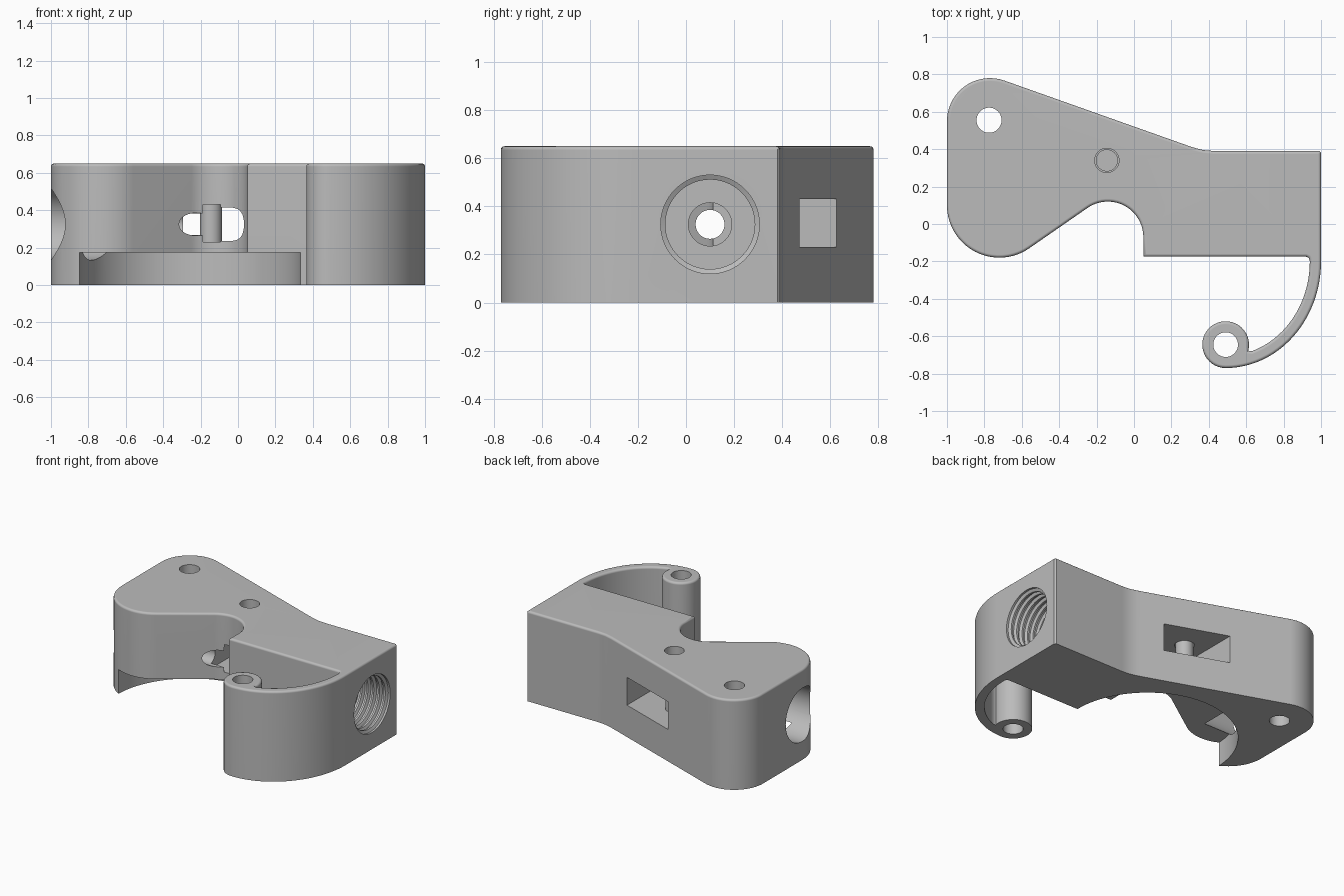
import bpy, bmesh, math
from mathutils import Vector, Matrix

cube = bpy.data.objects.get("Cube")
if cube:
    bpy.data.objects.remove(cube, do_unlink=True)

grey = bpy.data.materials.new("plain grey")
grey.use_nodes = True
colour = (0.5, 0.5, 0.5, 1)
grey.diffuse_color = colour
grey.node_tree.nodes["Principled BSDF"].inputs["Base Color"].default_value = colour


def make_object(name, bm):
    bmesh.ops.recalc_face_normals(bm, faces=bm.faces[:])
    mesh = bpy.data.meshes.new(name)
    bm.to_mesh(mesh)
    bm.free()
    mesh.materials.append(grey)
    obj = bpy.data.objects.new(name, mesh)
    bpy.context.collection.objects.link(obj)
    return obj


def arc(cx, cy, rx, ry, start, end, steps):
    angles = [math.radians(start + (end - start) * i / steps) for i in range(steps + 1)]
    return [(cx + rx * math.cos(a), cy + ry * math.sin(a)) for a in angles]


def extrude_outline(name, points, low, high, bevel=0):
    bm = bmesh.new()
    face = bm.faces.new([bm.verts.new((x, y, low)) for x, y in points])
    result = bmesh.ops.extrude_face_region(bm, geom=[face], use_keep_orig=True)
    top = [v for v in result["geom"] if isinstance(v, bmesh.types.BMVert)]
    bmesh.ops.translate(bm, verts=top, vec=(0, 0, high - low))
    if bevel:
        rim = [e for e in bm.edges if all(v in top for v in e.verts)]
        bmesh.ops.bevel(bm, geom=rim, offset=bevel, segments=3, profile=0.5,
                        affect='EDGES', clamp_overlap=False)
    return make_object(name, bm)


def cylinder(name, x, y, radius, low, high, sides=48):
    return extrude_outline(name, arc(x, y, radius, radius, 0, 360, sides)[:-1], low, high)


def lathe_along_x(name, profile, y, z, sides=64):
    bm = bmesh.new()
    rings = []
    for x, r in profile:
        ring = []
        for i in range(sides):
            a = math.tau * i / sides
            ring.append(bm.verts.new((x, y + r * math.cos(a), z + r * math.sin(a))))
        rings.append(ring)
    for a, b in zip(rings, rings[1:]):
        for i in range(sides):
            j = (i + 1) % sides
            bm.faces.new((a[i], a[j], b[j], b[i]))
    bm.faces.new(rings[0])
    bm.faces.new(rings[-1])
    return make_object(name, bm)


def cut(target, cutter):
    cutter.hide_render = True
    mod = target.modifiers.new("cut", 'BOOLEAN')
    mod.operation = 'DIFFERENCE'
    mod.solver = 'EXACT'
    mod.object = cutter
    bpy.context.view_layer.objects.active = target
    bpy.ops.object.modifier_apply(modifier=mod.name)
    bpy.data.objects.remove(cutter, do_unlink=True)


def smooth(obj):
    bpy.ops.object.select_all(action='DESELECT')
    obj.select_set(True)
    bpy.context.view_layer.objects.active = obj
    bpy.ops.object.shade_smooth_by_angle(angle=math.radians(35))
    mod = obj.modifiers.new("face weighting", 'WEIGHTED_NORMAL')
    mod.keep_sharp = True


HEIGHT = 0.65
AXIS_Y, AXIS_Z = 0.1, 0.325

# Body outline: rounded lobe, finger notch, flat front, curved arm with eyelet, back
outline = arc(-0.72, 0.1, 0.28, 0.28, 180, 304.8, 20)
outline += arc(-0.14, -0.07, 0.19, 0.19, 124.8, 0, 20)
outline += [(0.05, -0.175), (0.92, -0.175), (0.934, -0.181)]
outline += arc(0.49, -0.2, 0.45, 0.505, 0, -72, 18)
outline += arc(0.49, -0.645, 0.125, 0.125, -15, 270, 32)
outline += arc(0.49, -0.2, 0.51, 0.57, -90, 0, 24)[1:]
outline += [(1, 0.38), (0.99, 0.39), (0.43, 0.39), (0.37, 0.395), (0.31, 0.411)]
outline += arc(-0.77, 0.55, 0.23, 0.23, 70.5, 180, 18)
body = extrude_outline("clamp_body", outline, 0, HEIGHT, 0.016)

# Round recess under the front
cut(body, cylinder("disc_recess", -0.257, -0.17, 0.592, -0.1, 0.175, 128))

# Lengthwise bore: threaded socket, stepped passage, wide plain socket
bore = [(1.05, 0.205), (0.985, 0.205)]
pitch = 0.046
for i in range(11):
    x = 0.975 - i * pitch
    bore += [(x, 0.186), (x - pitch * 0.3, 0.186),
             (x - pitch * 0.5, 0.205), (x - pitch * 0.8, 0.205)]
bore += [(0.45, 0.2), (0.45, 0.09), (-0.19, 0.09), (-0.19, 0.06),
         (-0.62, 0.06), (-0.62, 0.192), (-1.05, 0.192)]
cut(body, lathe_along_x("bore_cutter", bore, AXIS_Y, AXIS_Z))

# Rectangular window from the back through to the notch
window = [(-0.295, 0.114), (0.14, 0.114), (0.14, 0.9), (-0.295, 0.9)]
cut(body, extrude_outline("window_cutter", window, 0.23, 0.43))

# Vertical holes
for x, y, radius, low in ((-0.775, 0.555, 0.067, -0.1),
                          (0.49, -0.645, 0.066, -0.1),
                          (-0.145, 0.34, 0.065, 0.4)):
    cut(body, cylinder("hole_cutter", x, y, radius, low, 0.8))
smooth(body)

# Pin standing in the window
pin = cylinder("pivot_pin", -0.145, 0.34, 0.059, 0.22, 0.55)
smooth(pin)
